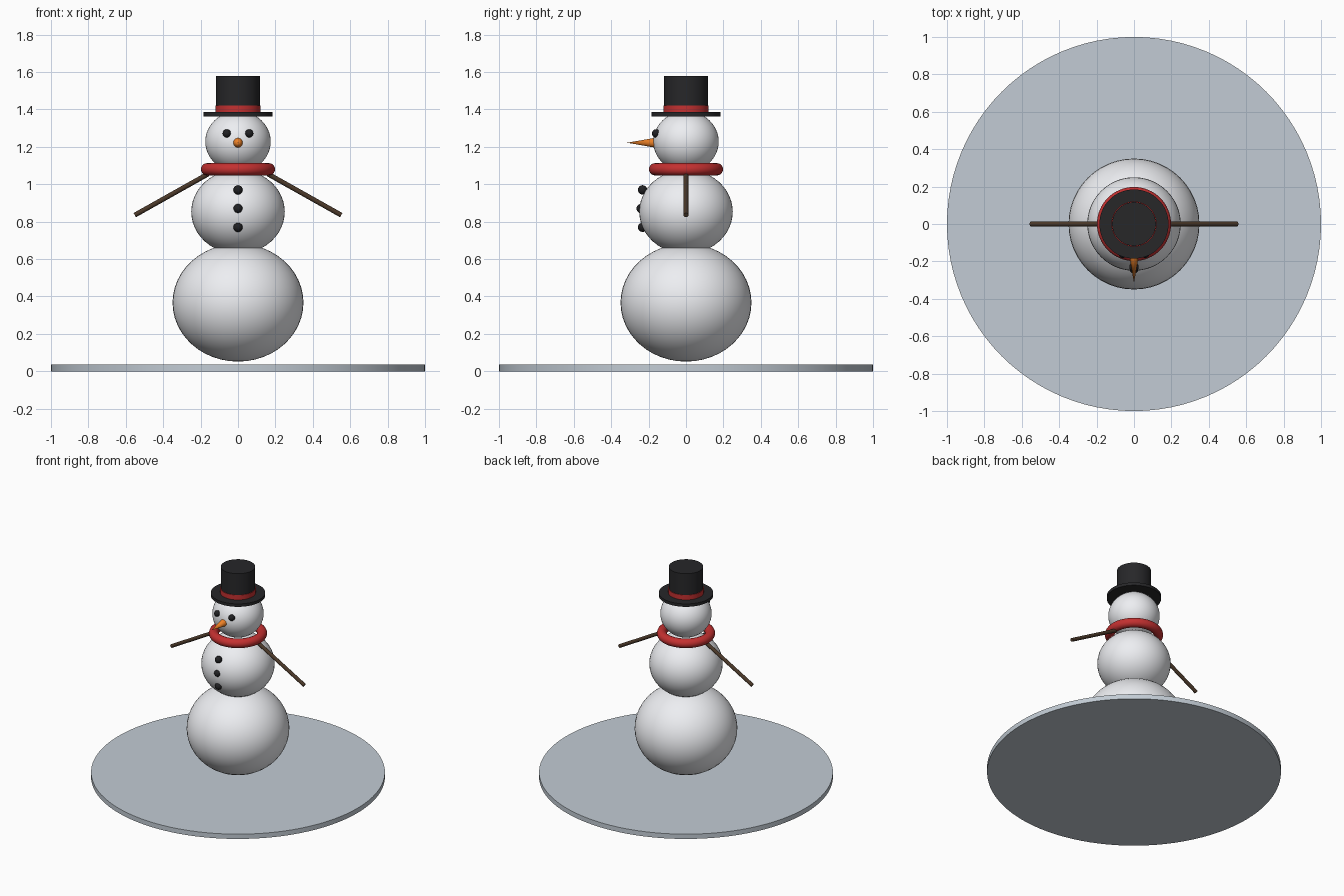
import bpy, math
from mathutils import Vector

if "Cube" in bpy.data.objects:
    bpy.data.objects.remove(bpy.data.objects["Cube"])


def material(name, rgb):
    m = bpy.data.materials.new(name)
    m.diffuse_color = (*rgb, 1)
    m.use_nodes = True
    m.node_tree.nodes["Principled BSDF"].inputs["Base Color"].default_value = m.diffuse_color
    return m


SNOW = material("snow", (0.85, 0.86, 0.89))
ICE = material("ice", (0.54, 0.60, 0.66))
COAL = material("coal", (0.015, 0.015, 0.017))
FELT = material("felt", (0.02, 0.02, 0.022))
RED = material("red_wool", (0.55, 0.03, 0.03))
WOOD = material("wood", (0.07, 0.04, 0.022))
ORANGE = material("orange", (0.85, 0.22, 0.02))


def finish(name, mat):
    ob = bpy.context.object
    ob.name = name
    ob.data.materials.append(mat)
    bpy.ops.object.shade_smooth_by_angle(angle=math.radians(35))
    return ob


def ball(name, loc, r, mat, squash=1.0, seg=48):
    bpy.ops.mesh.primitive_uv_sphere_add(segments=seg, ring_count=seg // 2,
                                         radius=r, location=loc)
    bpy.context.object.scale.z = squash
    return finish(name, mat)


def disc(name, r, z0, z1, mat, verts=64):
    bpy.ops.mesh.primitive_cylinder_add(vertices=verts, radius=r, depth=z1 - z0,
                                        location=(0, 0, (z0 + z1) / 2))
    return finish(name, mat)


def taper(name, a, b, r1, r2, mat, verts):
    a, b = Vector(a), Vector(b)
    d = b - a
    bpy.ops.mesh.primitive_cone_add(vertices=verts, radius1=r1, radius2=r2,
                                    depth=d.length, location=(a + b) / 2,
                                    rotation=d.to_track_quat('Z', 'Y').to_euler())
    return finish(name, mat)


# Ground plate
disc("ground_plate", 1.0, 0, 0.036, ICE, 96)

# Snow body, slightly squashed balls
ball("lower_body", (0, 0, 0.367), 0.35, SNOW, 0.9)
ball("middle_body", (0, 0, 0.853), 0.25, SNOW, 0.9)
ball("head", (0, 0, 1.228), 0.175, SNOW, 0.93)

# Scarf ring
bpy.ops.mesh.primitive_torus_add(major_radius=0.165, minor_radius=0.033,
                                 major_segments=64, minor_segments=20,
                                 location=(0, 0, 1.08))
finish("scarf", RED)

# Top hat
disc("hat_brim", 0.185, 1.363, 1.385, FELT)
disc("hat_crown", 0.117, 1.385, 1.58, FELT)
disc("hat_band", 0.121, 1.385, 1.421, RED)

# Eyes and arms on both sides
for side, s in (("left", -1), ("right", 1)):
    ball(side + "_eye", (0.06 * s, -0.16, 1.272), 0.022, COAL, seg=20)
    taper(side + "_arm", (0.16 * s, 0, 1.055), (0.552 * s, 0, 0.835),
          0.013, 0.013, WOOD, 16)

# Buttons down the front
for i, (y, z) in enumerate(((-0.232, 0.97), (-0.24, 0.87), (-0.232, 0.77))):
    ball(f"button_{i + 1}", (0, y, z), 0.025, COAL, seg=20)

# Carrot nose
taper("nose", (0, -0.155, 1.222), (0, -0.315, 1.222), 0.028, 0, ORANGE, 24)
